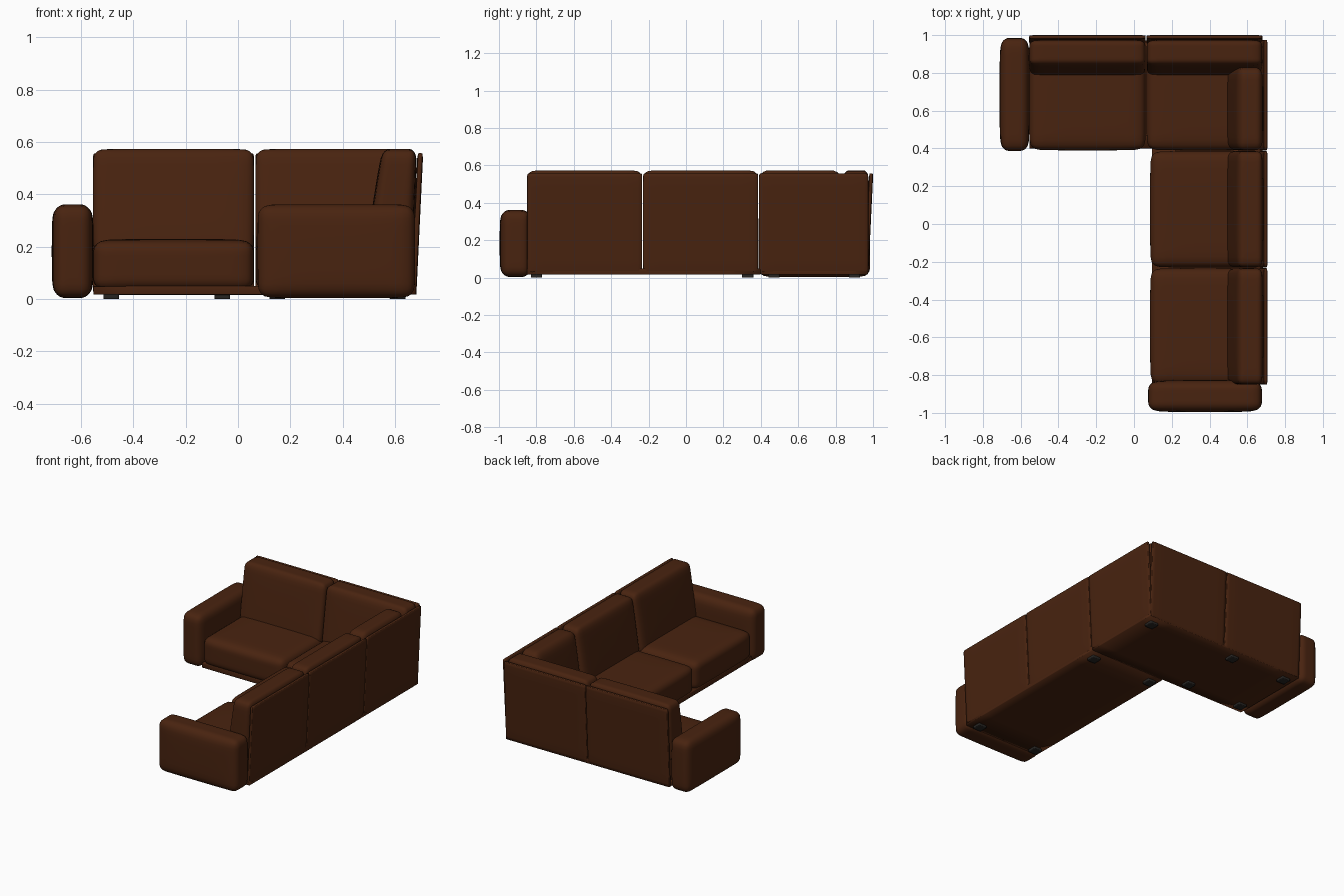
import bpy, bmesh, math
from mathutils import Vector, Matrix

if "Cube" in bpy.data.objects:
    bpy.data.objects.remove(bpy.data.objects["Cube"], do_unlink=True)


def material(name, rgb):
    m = bpy.data.materials.new(name)
    m.use_nodes = True
    m.diffuse_color = (*rgb, 1)
    bsdf = m.node_tree.nodes["Principled BSDF"]
    bsdf.inputs["Base Color"].default_value = (*rgb, 1)
    bsdf.inputs["Roughness"].default_value = 0.7
    return m


leather = material("brown leather", (0.066, 0.017, 0.005))
dark = material("dark feet", (0.02, 0.018, 0.016))

# Local frames: +y is towards the backrest, y = 0 is the foot of the back panel
REAR = Matrix.Translation((0, 0.973, 0))
SIDE = Matrix.Translation((0.68, 0, 0)) @ Matrix.Rotation(-math.pi / 2, 4, "Z")
WORLD = Matrix.Identity(4)


def soft_box(name, lo, hi, r, frame=WORLD, puff=(0, 0, 0), lean=0, wedge=0,
             mat=leather, cuts=15):
    """Rounded box; puff pulls in the rims of each face, lean tilts it back,
    wedge thins the front towards the top."""
    lo, hi = Vector(lo), Vector(hi)
    mid, half = (lo + hi) / 2, (hi - lo) / 2
    bm = bmesh.new()
    bmesh.ops.create_cube(bm, size=2)
    bmesh.ops.subdivide_edges(bm, edges=bm.edges[:], cuts=cuts, use_grid_fill=True)
    for v in bm.verts:
        # crowd the grid towards the edges, then round them
        t = Vector([math.sin(c * math.pi / 2) for c in v.co])
        p = Vector([a * h for a, h in zip(t, half)])
        core = Vector([max(r - h, min(h - r, c)) for c, h in zip(p, half)])
        p = core + (p - core).normalized() * r
        n = [c / h for c, h in zip(p, half)]
        for a in range(3):
            u, w = n[a - 1], n[a - 2]
            p[a] *= 1 - puff[a] * (1 - (1 - u ** 4) * (1 - w ** 4))
        up = (n[2] + 1) / 2
        p.y += lean * up + wedge * up * (1 - n[1]) / 2
        v.co = frame @ (p + mid)
    mesh = bpy.data.meshes.new(name)
    bm.to_mesh(mesh)
    bm.free()
    mesh.materials.append(mat)
    ob = bpy.data.objects.new(name, mesh)
    bpy.context.collection.objects.link(ob)
    for poly in mesh.polygons:
        poly.use_smooth = True
    return ob


# Seats, back cushions and back panels, one set per module
modules = [
    ("rear_right", REAR, -0.555, 0.062, -0.583),
    ("rear_corner", REAR, 0.066, 0.68, -0.583),
    ("side_middle", SIDE, -0.386, 0.23, -0.595),
    ("side_front", SIDE, 0.234, 0.85, -0.595),
]
for name, frame, x0, x1, front in modules:
    soft_box(name + "_seat", (x0, front, 0.028), (x1, -0.01, 0.23), 0.045,
             frame, puff=(0.015, 0.02, 0.07))
    soft_box(name + "_back_cushion", (x0, -0.195, 0.17), (x1, -0.012, 0.574),
             0.035, frame, puff=(0.015, 0.06, 0.012), lean=0.018, wedge=0.045)
    soft_box(name + "_back_panel", (x0, -0.02, 0.02), (x1, 0.002, 0.558),
             0.009, frame, lean=0.026, cuts=7)

# Corner: short cushion against the side panel
soft_box("corner_back_cushion", (-0.83, -0.195, 0.17), (-0.39, -0.012, 0.574),
         0.045, SIDE, puff=(0.015, 0.06, 0.012), lean=0.018, wedge=0.045)
soft_box("corner_back_panel", (-0.975, -0.02, 0.02), (-0.39, 0.002, 0.558),
         0.009, SIDE, lean=0.026, cuts=7)

# Arms
soft_box("right_arm", (-0.712, 0.387, 0.004), (-0.552, 0.985, 0.362), 0.045,
         puff=(0.12, 0.01, 0.015))
soft_box("front_arm", (0.075, -0.996, 0.004), (0.677, -0.826, 0.362), 0.045,
         puff=(0.01, 0.12, 0.015))

# Base boards
soft_box("rear_base", (-0.553, 0.4, 0.016), (0.682, 0.972, 0.05), 0.003, cuts=3)
soft_box("side_base", (0.095, -0.85, 0.016), (0.682, 0.4, 0.05), 0.003, cuts=3)

# Feet
feet = [(x, y) for x in (-0.485, -0.06) for y in (0.47, 0.9)]
feet += [(x, y) for x in (0.15, 0.61) for y in (-0.8, 0.33)] + [(0.61, 0.9)]
for i, (x, y) in enumerate(feet):
    soft_box(f"foot_{i + 1}", (x - 0.03, y - 0.03, 0), (x + 0.03, y + 0.03, 0.02),
             0.002, mat=dark, cuts=3)
